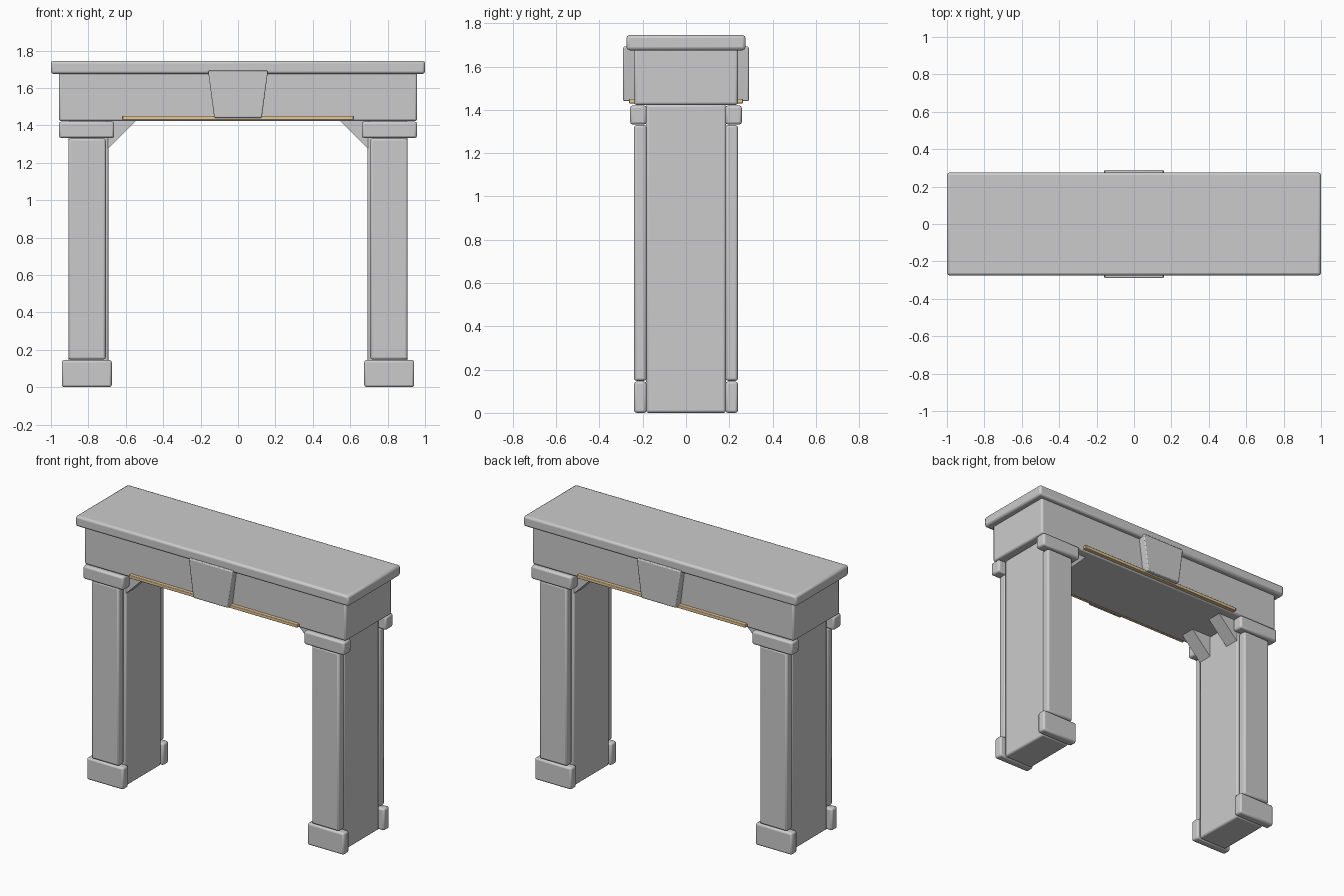
import bpy
import bmesh

if "Cube" in bpy.data.objects:
    bpy.data.objects.remove(bpy.data.objects["Cube"])


def finish(obj, bevel):
    # Rounded stone edges, kept crisp by angle-based smoothing
    bpy.ops.object.select_all(action='DESELECT')
    obj.select_set(True)
    bpy.context.view_layer.objects.active = obj
    if bevel:
        mod = obj.modifiers.new("edge_bevel", 'BEVEL')
        mod.width = bevel
        mod.segments = 2
        bpy.ops.object.shade_smooth_by_angle()
    return obj


def prism(name, profile, y0, y1, bevel=0.0):
    # Extrude an x-z profile along y
    bm = bmesh.new()
    face = bm.faces.new([bm.verts.new((x, y0, z)) for x, z in profile])
    ext = bmesh.ops.extrude_face_region(bm, geom=[face])
    verts = [g for g in ext["geom"] if isinstance(g, bmesh.types.BMVert)]
    bmesh.ops.translate(bm, verts=verts, vec=(0, y1 - y0, 0))
    bmesh.ops.recalc_face_normals(bm, faces=bm.faces)
    mesh = bpy.data.meshes.new(name)
    bm.to_mesh(mesh)
    bm.free()
    obj = bpy.data.objects.new(name, mesh)
    bpy.context.collection.objects.link(obj)
    return finish(obj, bevel)


def box(name, x, y, z, bevel=0.012):
    profile = [(x[0], z[0]), (x[1], z[0]), (x[1], z[1]), (x[0], z[1])]
    return prism(name, profile, min(y), max(y), bevel)


gold = bpy.data.materials.new("warm_trim")
gold.diffuse_color = (0.8, 0.58, 0.3, 1)
gold.use_nodes = True
gold.node_tree.nodes["Principled BSDF"].inputs["Base Color"].default_value = gold.diffuse_color

# Lintel and top slab
box("top_slab", (-1, 1), (-0.275, 0.275), (1.675, 1.745), 0.014)
box("lintel", (-0.958, 0.958), (-0.24, 0.24), (1.422, 1.685))

for sy, face in ((-1, "front"), (1, "back")):
    # Keystone and trim strip on each face
    y0, y1 = sorted((sy * 0.22, sy * 0.29))
    prism(face + "_keystone",
          [(-0.127, 1.44), (0.127, 1.44), (0.16, 1.692), (-0.16, 1.692)],
          y0, y1, 0.006)
    strip = box(face + "_trim_strip", (-0.617, 0.617),
                (sy * 0.235, sy * 0.263), (1.43, 1.451), 0.003)
    strip.data.materials.append(gold)

for sx, side in ((-1, "left"), (1, "right")):
    def span(a, b):
        return sorted((sx * a, sx * b))

    # Pillar core
    box(side + "_pillar", span(0.692, 0.905), (-0.185, 0.185), (0, 1.425))
    for sy, face in ((-1, "front"), (1, "back")):
        tag = side + "_" + face
        # Plinth, pilaster and capital applied to the core
        box(tag + "_plinth", span(0.675, 0.942),
            (sy * 0.182, sy * 0.24), (0, 0.145))
        box(tag + "_pilaster", span(0.707, 0.907),
            (sy * 0.182, sy * 0.24), (0.148, 1.33))
        box(tag + "_capital", span(0.662, 0.957),
            (sy * 0.182, sy * 0.258), (1.332, 1.42))
        # Corner bracket under the lintel
        y0, y1 = sorted((sy * 0.08, sy * 0.18))
        prism(tag + "_bracket",
              [(sx * 0.70, 1.27), (sx * 0.545, 1.425), (sx * 0.70, 1.425)],
              y0, y1)
